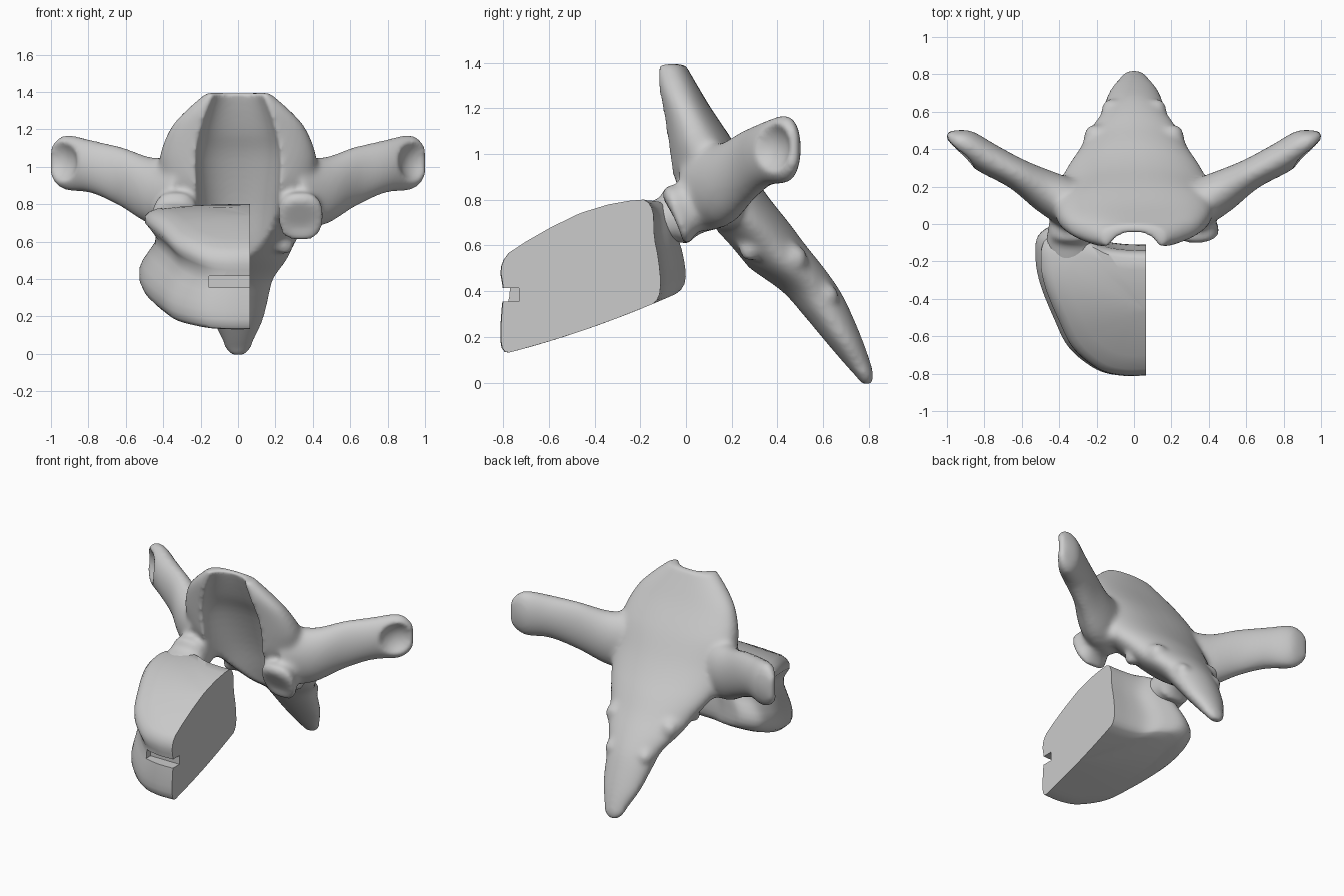
import bpy, bmesh, math
from mathutils import Vector

if "Cube" in bpy.data.objects:
    bpy.data.objects.remove(bpy.data.objects["Cube"])


def add_loft(bm, rings):
    """Skin a list of equal-length point rings and close both ends."""
    vs = [[bm.verts.new(p) for p in r] for r in rings]
    n = len(vs[0])
    for a, b in zip(vs, vs[1:]):
        for i in range(n):
            j = (i + 1) % n
            bm.faces.new((a[i], a[j], b[j], b[i]))
    bm.faces.new(vs[0][::-1])
    bm.faces.new(vs[-1])


def make(name, bm):
    bmesh.ops.recalc_face_normals(bm, faces=bm.faces)
    me = bpy.data.meshes.new(name)
    bm.to_mesh(me)
    bm.free()
    ob = bpy.data.objects.new(name, me)
    bpy.context.collection.objects.link(ob)
    return ob


def spline(pts, steps=4):
    """Smooth (Catmull-Rom) curve through tuples of any length."""
    p = [pts[0]] + list(pts) + [pts[-1]]
    out = []
    for k in range(1, len(p) - 2):
        for s in range(steps):
            t = s / steps
            out.append([0.5 * (2 * b + (c - a) * t + (2 * a - 5 * b + 4 * c - d) * t * t
                               + (3 * b - a - 3 * c + d) * t ** 3)
                        for a, b, c, d in zip(*p[k - 1:k + 3])])
    return out + [list(pts[-1])]


def ring(center, u, v, power=2.0, n=40):
    """Superellipse with half axes u and v."""
    out = []
    for i in range(n):
        a = 2 * math.pi * i / n
        c, s = math.cos(a), math.sin(a)
        out.append(Vector(center) + Vector(u) * math.copysign(abs(c) ** (2 / power), c)
                   + Vector(v) * math.copysign(abs(s) ** (2 / power), s))
    return out


def slices(rows, low, high):
    """Horizontal rings from rows of z, half width, front y, back y."""
    return [ring((0, (f + b) / 2, z), (w, 0, 0), (0, (b - f) / 2, 0),
                 low + (high - low) * min(1, max(0, (z - .7) / .35)))
            for z, w, f, b in spline(rows)]


def cutter(name, bm):
    ob = make(name, bm)
    ob.hide_render = True
    ob.display_type = 'WIRE'
    return ob


def cut(ob, tool):
    m = ob.modifiers.new(tool.name, 'BOOLEAN')
    m.operation, m.object, m.solver = 'DIFFERENCE', tool, 'EXACT'


def remesh(ob, size, smooth):
    m = ob.modifiers.new("remesh", 'REMESH')
    m.mode, m.voxel_size, m.use_smooth_shade = 'VOXEL', size, True
    if smooth:
        s = ob.modifiers.new("smooth", 'SMOOTH')
        s.factor, s.iterations = 0.5, smooth


# Arch: lamina shield running down into the spinous process
bm = bmesh.new()
add_loft(bm, slices([
    (1.395, .17, -.145, -.005), (1.3, .28, -.135, .05), (1.2, .365, -.115, .11),
    (1.05, .42, -.095, .21), (.9, .42, -.08, .30), (.8, .41, -.03, .37),
    (.7, .37, .07, .45), (.6, .31, .17, .525), (.5, .26, .28, .605),
    (.4, .19, .42, .675), (.3, .165, .51, .725), (.18, .135, .61, .775),
    (.08, .09, .695, .81), (.025, .068, .745, .822), (-.01, .035, .77, .812)], 1.9, 2.4))

for s in (-1, 1):
    # Transverse processes: flattened clubs sweeping out and back
    side = Vector((-.5 * s, .86, 0))
    add_loft(bm, [ring((s * x, y, z), side * t, (0, 0, h))
                  for x, y, z, t, h in spline([
                      (.28, .08, .86, .14, .2), (.46, .17, .87, .115, .18),
                      (.62, .265, .945, .085, .16), (.78, .35, 1.0, .085, .142),
                      (.9, .425, 1.02, .08, .15), (.96, .455, 1.025, .055, .13),
                      (1.0, .48, 1.025, .02, .08)])])
    # Pedicle stumps, leaning forward at the top
    add_loft(bm, [ring((s * x, y, z), (rx, 0, 0), (0, -.04, rz), 2.6)
                  for y, x, z, rx, rz in spline([
                      (-.065, .33, .745, .07, .07), (-.055, .335, .735, .115, .115),
                      (-.03, .335, .735, .12, .13), (.03, .335, .77, .1, .1),
                      (.2, .32, .82, .1, .13)])])
    # Lower joint lips and ridges beside the spinous process
    for x, y, z, r in ((.25, .28, .58, .05), (.205, .47, .54, .065), (.125, .62, .38, .05)):
        add_loft(bm, [ring((s * x, y, z + r * math.sin(a)), (r * math.cos(a), 0, 0),
                           (0, r * math.cos(a), 0), n=16)
                      for a in (-1.5, -1.1, -.7, -.3, .1, .5, .9, 1.3, 1.5)])

# Whole pedicle on the uncut side, running into the body
add_loft(bm, [ring((-x, y, z), (rx, 0, 0), (0, 0, rz), 2.4)
              for y, x, z, rx, rz in spline([
                  (-.25, .34, .68, .1, .08), (-.12, .34, .705, .13, .1),
                  (0, .335, .735, .12, .11), (.15, .33, .8, .1, .11)])])
arch = make("vertebral_arch", bm)
remesh(arch, .018, 0)

# Canal hollow
bm = bmesh.new()
add_loft(bm, slices([
    (1.5, .1, -.4, -.055), (1.39, .14, -.3, -.045), (1.2, .2, -.28, .025),
    (1.05, .225, -.28, .1), (.8, .215, -.28, .19), (.6, .2, -.25, .24),
    (.4, .16, -.2, .3)], 2.2, 2.2))
cut(arch, cutter("canal_cutter", bm))

# Dished facets on the transverse tips
for s in (-1, 1):
    bm = bmesh.new()
    bmesh.ops.create_uvsphere(bm, u_segments=32, v_segments=20, radius=.14)
    bmesh.ops.translate(bm, verts=bm.verts, vec=(s * 1.0, .315, 1.03))
    cut(arch, cutter("facet_cutter", bm))
remesh(arch, .014, 8)

# Vertebral body: one side plus a sliver, sliced flat at x = CUT
CUT, CY = .065, -.45
half = spline([(CUT, -.81), (-.07, -.81), (-.2, -.775), (-.34, -.66), (-.42, -.5),
               (-.49, -.32), (-.515, -.18), (-.5, -.06), (-.4, 0), (-.28, -.03),
               (-.17, -.085), (-.06, -.105), (CUT, -.11)], 5)


def body_ring(t, sx, sy):
    out = []
    for x, y in half:
        x, y = CUT + (x - CUT) * sx, CY + (y - CY) * sy
        u = y + .8
        bottom = .125 + .25 * u + .13 * u * u
        top = .55 + .73 * u - .53 * u * u - .03 * (x - CUT) ** 2 / .3
        out.append((x, y - .09 * t * t * max(0, u - .2), bottom + (top - bottom) * t))
    return out


bm = bmesh.new()
add_loft(bm, [body_ring(*r) for r in (
    (0, .05, .05), (0, .4, .4), (0, .75, .75), (0, .87, .9), (.02, .94, .95),
    (.07, .99, .985), (.15, 1.02, 1.0), (.25, 1.02, 1.0), (.35, .99, .995),
    (.47, .93, .985), (.58, .875, .97), (.68, .87, .97), (.77, .92, .985),
    (.85, .97, 1.0), (.92, .97, .99), (.97, .93, .96), (1, .86, .9),
    (1, .7, .7), (1, .4, .4), (1, .05, .05))])
body = make("vertebral_body", bm)

# Small slot in the front of the body
bm = bmesh.new()
bmesh.ops.create_cube(bm, size=1)
for v in bm.verts:
    v.co = Vector((-.02 + v.co.x * .27, -.8 + v.co.y * .14, .385 + v.co.z * .06))
cut(body, cutter("slot_cutter", bm))

for ob in (arch, body):
    bpy.ops.object.select_all(action='DESELECT')
    ob.select_set(True)
    bpy.context.view_layer.objects.active = ob
    bpy.ops.object.shade_smooth_by_angle(angle=math.radians(40))
